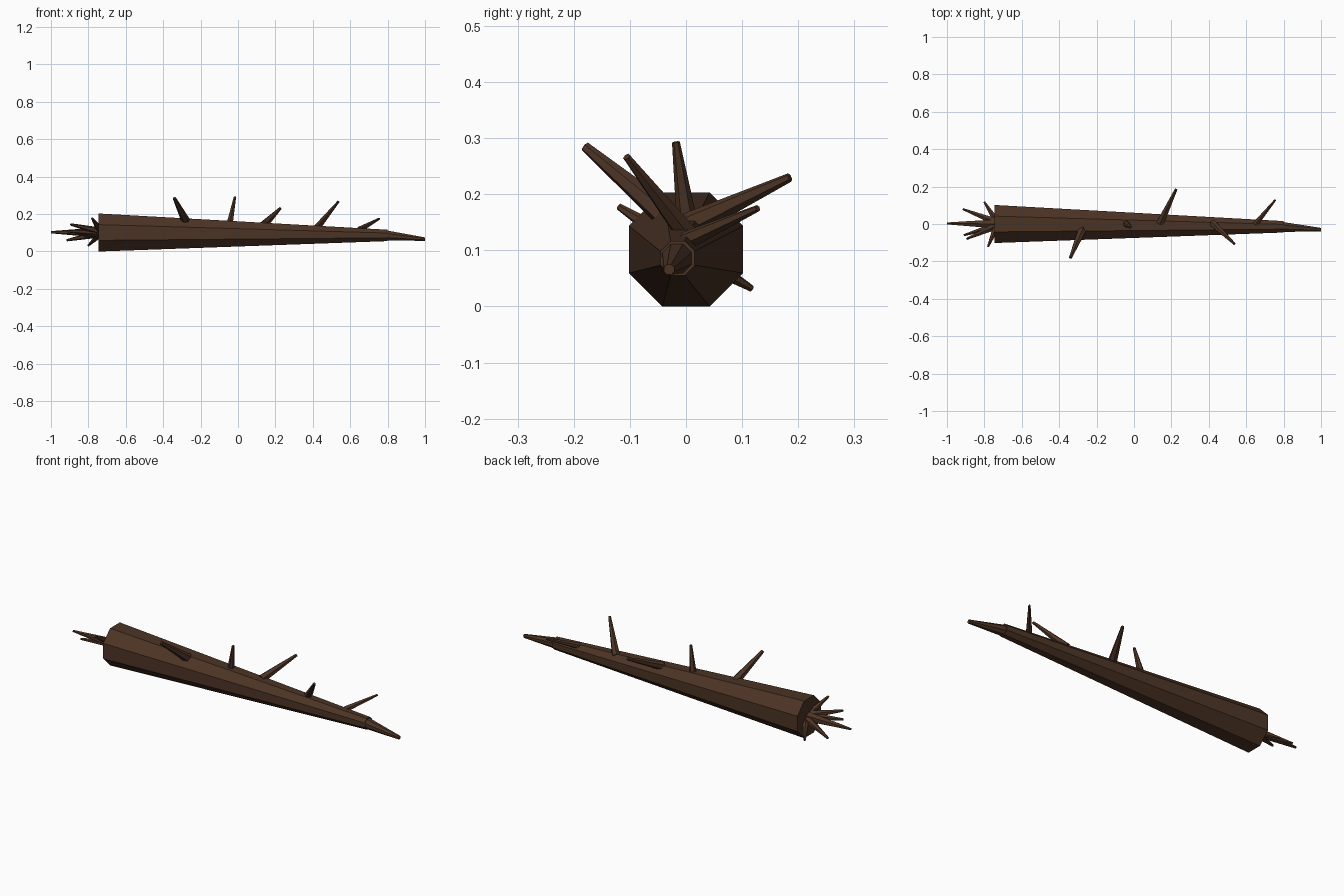
import bpy, math
from mathutils import Vector

if "Cube" in bpy.data.objects:
    bpy.data.objects.remove(bpy.data.objects["Cube"])

bark = bpy.data.materials.new("bark")
bark.diffuse_color = (0.072, 0.034, 0.018, 1)
bark.use_nodes = True
bark.node_tree.nodes["Principled BSDF"].inputs["Base Color"].default_value = bark.diffuse_color


def limb(name, start, end, r0, r1, sides, square_ends=False):
    """Tapered, flat-faced prism from start to end."""
    a, b = Vector(start), Vector(end)
    d = Vector((1, 0, 0)) if square_ends else (b - a).normalized()
    ref = Vector((0, 0, 1)) if abs(d.z) < 0.95 else Vector((0, 1, 0))
    u = d.cross(ref).normalized()
    v = u.cross(d)
    verts = []
    for c, r in ((a, r0), (b, r1)):
        for i in range(sides):
            t = 2 * math.pi * (i + 0.5) / sides
            verts.append(c + r * (math.cos(t) * u + math.sin(t) * v))
    n = sides
    faces = [(i, (i + 1) % n, n + (i + 1) % n, n + i) for i in range(n)]
    faces += [tuple(reversed(range(n))), tuple(range(n, 2 * n))]
    # outward winding: u x v points against d
    if u.cross(v).dot(d) < 0:
        faces = [tuple(reversed(f)) for f in faces]
    me = bpy.data.meshes.new(name)
    me.from_pydata(verts, [], faces)
    me.materials.append(bark)
    ob = bpy.data.objects.new(name, me)
    bpy.context.collection.objects.link(ob)
    return ob


# Fallen trunk and its pointed top
limb("trunk", (-0.745, 0, 0.1015), (0.8, -0.015, 0.086), 0.11, 0.033, 8, True)
limb("trunk_tip", (0.78, -0.015, 0.087), (0.999, -0.03, 0.066), 0.03, 0.010, 8)

# Broken branches along the upper side
branches = [
    ((-0.27, -0.015, 0.145), (-0.34, -0.18, 0.285), 0.026, 0.009),
    ((-0.047, 0.004, 0.135), (-0.016, -0.018, 0.293), 0.020, 0.007),
    ((0.14, 0.005, 0.145), (0.225, 0.185, 0.230), 0.023, 0.008),
    ((0.42, 0.005, 0.125), (0.537, -0.106, 0.267), 0.021, 0.007),
    ((0.65, 0.0, 0.117), (0.755, 0.128, 0.175), 0.017, 0.006),
]
for i, (a, b, r0, r1) in enumerate(branches):
    limb(f"branch_{i + 1}", a, b, r0, r1, 6)

# Torn roots fanning out of the thick end
roots = [
    ((-0.999, 0.003, 0.103), 0.028),
    ((-0.78, -0.12, 0.178), 0.020),
    ((-0.80, 0.117, 0.032), 0.020),
    ((-0.895, -0.08, 0.145), 0.022),
    ((-0.915, 0.08, 0.060), 0.022),
    ((-0.91, -0.06, 0.108), 0.022),
]
for i, (tip, r) in enumerate(roots):
    base = (-0.735, tip[1] * 0.12, 0.1015 + (tip[2] - 0.1015) * 0.12)
    limb(f"root_{i + 1}", base, tip, r, 0.006, 6)
